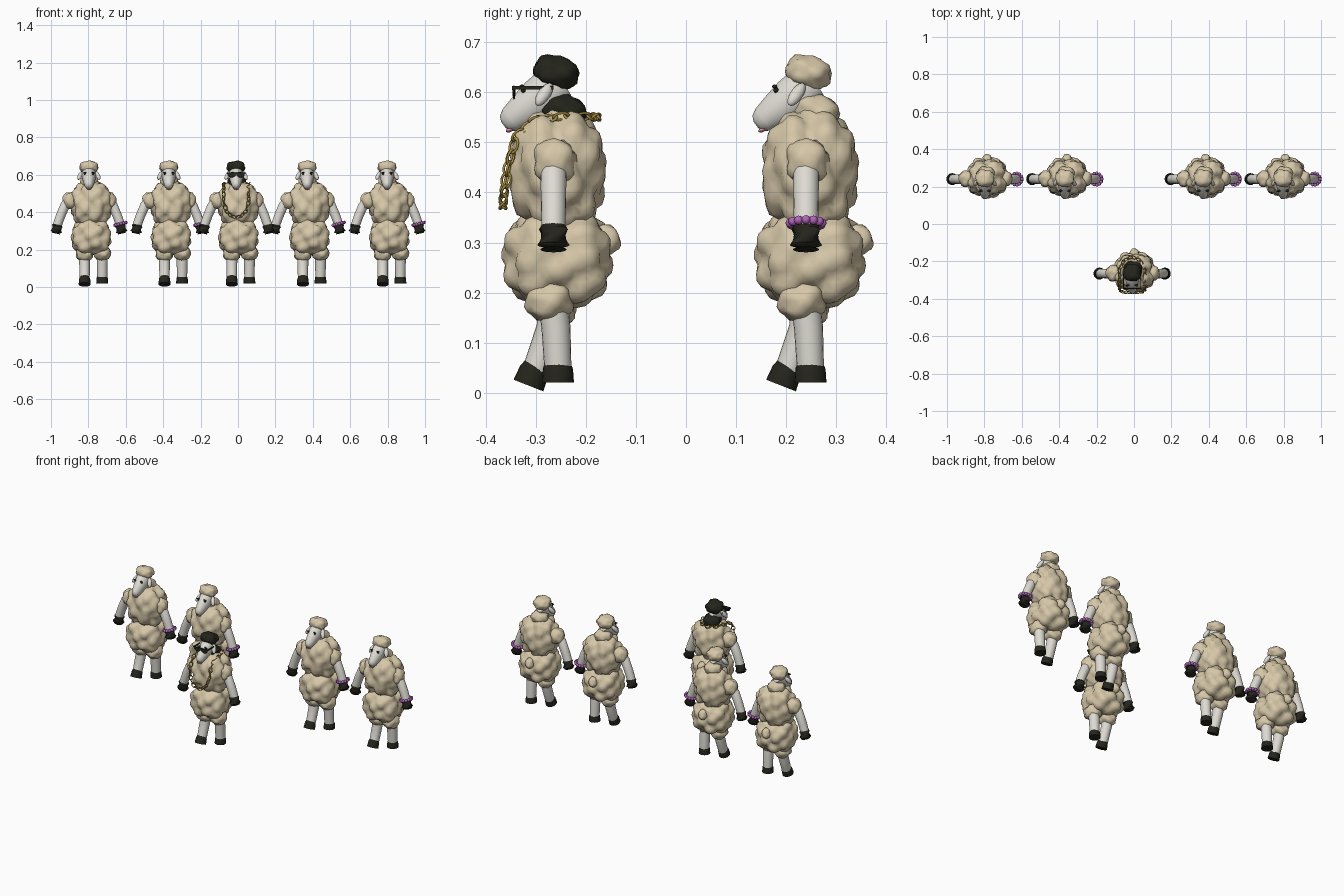
import bpy, bmesh, math, random
from mathutils import Vector, Matrix, Euler

cube = bpy.data.objects.get("Cube")
if cube:
    bpy.data.objects.remove(cube)
random.seed(4)


def material(name, r, g, b):
    m = bpy.data.materials.new(name)
    m.use_nodes = True
    m.diffuse_color = (r, g, b, 1)
    bsdf = m.node_tree.nodes["Principled BSDF"]
    bsdf.inputs["Base Color"].default_value = (r, g, b, 1)
    bsdf.inputs["Roughness"].default_value = 0.8
    return m


CREAM = material("cream_wool", 0.67, 0.57, 0.39)
SKIN = material("pale_skin", 0.73, 0.71, 0.65)
BLACK = material("hoof_black", 0.018, 0.018, 0.012)
PURPLE = material("purple_beads", 0.45, 0.13, 0.50)
PINK = material("pink_lips", 0.70, 0.28, 0.36)
GOLD = material("gold", 0.40, 0.28, 0.05)


def finish(name, bm, mat, sharp=False):
    me = bpy.data.meshes.new(name)
    bmesh.ops.recalc_face_normals(bm, faces=bm.faces)
    bm.to_mesh(me)
    bm.free()
    me.materials.append(mat)
    for p in me.polygons:
        p.use_smooth = not sharp
    ob = bpy.data.objects.new(name, me)
    bpy.context.collection.objects.link(ob)
    return ob


def wool(name, centre, radii, lumps, amp=0.16, power=2.4, mat=CREAM, tilt=0, detail=4):
    """Puffy fleece: a rounded block swollen around evenly spread lumps."""
    seeds = []
    for i in range(lumps):
        z = 1 - 2 * (i + 0.5) / lumps
        a = i * 2.39996 + random.uniform(-0.25, 0.25)
        r = math.sqrt(1 - z * z)
        seeds.append(Vector((r * math.cos(a), r * math.sin(a), z)))
    reach = 2.1 / math.sqrt(lumps)
    bm = bmesh.new()
    bmesh.ops.create_icosphere(bm, subdivisions=detail, radius=1)
    turn = Matrix.Rotation(tilt, 3, 'X')
    for v in bm.verts:
        n = v.co.normalized()
        d = min((n - s).length for s in seeds)
        block = sum(abs(c) ** power for c in n) ** (-1 / power)
        k = block * (1 - amp * min(1.2, (d / reach) ** 2))
        v.co = turn @ Vector([n[i] * radii[i] * k for i in range(3)]) + Vector(centre)
    return finish(name, bm, mat)


def tube(name, points, mat, widen=1.0, sides=20, sharp=False):
    """Loft of round sections (x, y, z, radius), capped at both ends."""
    bm = bmesh.new()
    pos = [Vector(p[:3]) for p in points]
    rings = []
    for i, p in enumerate(points):
        t = (pos[min(i + 1, len(pos) - 1)] - pos[max(i - 1, 0)]).normalized()
        ref = Vector((0, 1, 0)) if abs(t.x) > 0.2 else Vector((1, 0, 0))
        u = (ref - t * ref.dot(t)).normalized()
        w = t.cross(u)
        rings.append([bm.verts.new(pos[i] + p[3] * (u * widen * math.cos(a) + w * math.sin(a)))
                      for a in (2 * math.pi * k / sides for k in range(sides))])
    for a, b in zip(rings, rings[1:]):
        for k in range(sides):
            j = (k + 1) % sides
            bm.faces.new((a[k], a[j], b[j], b[k]))
    bm.faces.new(rings[0])
    bm.faces.new(rings[-1])
    ob = finish(name, bm, mat)
    ob.data.set_sharp_from_angle(angle=math.radians(50))
    return ob


def ball(name, centre, radii, mat, rot=(0, 0, 0), seg=14):
    bm = bmesh.new()
    bmesh.ops.create_uvsphere(bm, u_segments=seg, v_segments=seg // 2 + 2, radius=1)
    m = Matrix.Translation(centre) @ Euler(rot).to_matrix().to_4x4() @ Matrix.Diagonal((*radii, 1))
    bmesh.ops.transform(bm, matrix=m, verts=bm.verts)
    return finish(name, bm, mat)


def box(name, centre, size, mat):
    bm = bmesh.new()
    bmesh.ops.create_cube(bm, size=1)
    m = Matrix.Translation(centre) @ Matrix.Diagonal((*size, 1))
    bmesh.ops.transform(bm, matrix=m, verts=bm.verts)
    return finish(name, bm, mat, True)


# Fleece body
parts = [
    wool("torso", (0.012, 0.003, 0.443), (0.113, 0.099, 0.128), 46, power=2.6),
    wool("hips", (0.012, 0.003, 0.268), (0.110, 0.113, 0.102), 34, power=2.7),
    wool("tail", (0.012, 0.104, 0.307), (0.026, 0.024, 0.032), 8, detail=3, tilt=0.4),
]

# Head
parts.append(tube("head", [(0, -0.105, 0.535, 0.008), (0, -0.101, 0.538, 0.019),
                           (0, -0.09, 0.546, 0.027), (0, -0.065, 0.564, 0.035),
                           (0, -0.035, 0.586, 0.043), (0, -0.01, 0.605, 0.045),
                           (0, 0.015, 0.62, 0.03)], SKIN, widen=0.86))
parts.append(ball("mouth", (0, -0.092, 0.526), (0.014, 0.009, 0.005), PINK, (0.5, 0, 0)))

# Paired parts; the right leg steps forward
for side, s in (("left", 1), ("right", -1)):
    parts += [
        ball(side + "_ear", (s * 0.047, -0.024, 0.596), (0.012, 0.013, 0.028), SKIN,
             (-0.55, -s * 0.45, 0)),
        ball(side + "_eye", (s * 0.021, -0.065, 0.605), (0.006, 0.005, 0.006), BLACK),
        ball(side + "_eyelid", (s * 0.023, -0.068, 0.612), (0.010, 0.005, 0.003), BLACK,
             (0, s * 0.25, 0)),
        wool(side + "_sleeve", (s * 0.103 + 0.002, -0.003, 0.462), (0.043, 0.046, 0.048), 14, detail=3),
        tube(side + "_arm", [(s * 0.09, -0.005, 0.475, 0.025), (s * 0.128, -0.005, 0.435, 0.026),
                             (s * 0.152, -0.005, 0.38, 0.025), (s * 0.172, -0.005, 0.322, 0.024)], SKIN),
        tube(side + "_hand_hoof", [(s * 0.166, -0.005, 0.334, 0.024), (s * 0.169, -0.005, 0.326, 0.029),
                                   (s * 0.175, -0.005, 0.295, 0.032), (s * 0.177, -0.005, 0.286, 0.026)],
             BLACK),
    ]
    step = 0 if s > 0 else 1
    x = 0.024 + s * 0.047
    lift = 0 if step else 0.006
    foot_y = -0.055 if step else 0.004
    ankle_y = foot_y + step * 0.015
    parts += [
        wool(side + "_leg_cuff", (x, -0.014 + step * 0.008, 0.183 - step * 0.008),
             (0.049, 0.052, 0.042), 16, detail=3, tilt=-0.3 * step),
        tube(side + "_leg", [(x, -0.008, 0.2, 0.03), (x, step * -0.01, 0.13, 0.029),
                             (x, ankle_y, 0.045, 0.027)], SKIN),
        tube(side + "_foot_hoof", [(x, ankle_y + 0.001, 0.05 + lift, 0.027),
                                   (x, foot_y + step * 0.011, 0.042 + lift, 0.030),
                                   (x, foot_y, 0.014 + lift, 0.032)], BLACK),
    ]

# Crown and neck fleece, in cream and in black
fleece = {}
for label, mat in (("cream", CREAM), ("black", BLACK)):
    fleece[label] = [
        wool(label + "_crown", (0, 0, 0.640), (0.053, 0.049, 0.036), 18, mat=mat, tilt=-0.25, detail=3),
        wool(label + "_neck_fleece", (0.004, 0.016, 0.562), (0.053, 0.049, 0.036), 16, mat=mat,
             tilt=-0.3, detail=3),
    ]

# Bead bracelet around the left wrist
bracelet = []
axis_tilt = Matrix.Rotation(-0.25, 3, 'Y')
for i in range(13):
    a = 2 * math.pi * i / 13
    c = axis_tilt @ Vector((0.031 * math.cos(a), 0.032 * math.sin(a), 0)) + Vector((0.168, -0.005, 0.338))
    bracelet.append(ball("bracelet_bead", c, (0.009,) * 3, PURPLE, seg=10))

# Sunglasses
glasses = [box("glasses_brow_bar", (0, -0.085, 0.609), (0.098, 0.005, 0.008), BLACK)]
for s in (1, -1):
    glasses.append(ball("glasses_lens", (s * 0.024, -0.084, 0.600), (0.022, 0.003, 0.014), BLACK))
    glasses.append(box("glasses_temple", (s * 0.046, -0.045, 0.609), (0.004, 0.08, 0.007), BLACK))

# Gold chain: links spaced evenly along a loop around the neck
half = [Vector(p) for p in ((0, 0.085, 0.55), (0.045, 0.065, 0.552), (0.068, 0.01, 0.552),
                            (0.066, -0.045, 0.543), (0.066, -0.08, 0.512), (0.068, -0.093, 0.46),
                            (0.052, -0.103, 0.405), (0.025, -0.106, 0.378), (0, -0.106, 0.372))]
loop = half + [Vector((-p.x, p.y, p.z)) for p in half[-2::-1]]
length = sum((b - a).length for a, b in zip(loop, loop[1:]))


def along(dist):
    for a, b in zip(loop, loop[1:]):
        seg = (b - a).length
        if dist <= seg:
            return a.lerp(b, dist / seg), (b - a).normalized()
        dist -= seg
    return loop[-1], (loop[-1] - loop[-2]).normalized()


bpy.ops.mesh.primitive_torus_add(major_segments=16, minor_segments=6, major_radius=0.010,
                                 minor_radius=0.0026)
link = bpy.context.object
link.name = "chain_link"
link.data.materials.append(GOLD)
link.data.transform(Matrix.Diagonal((1.45, 0.95, 1, 1)))
for p in link.data.polygons:
    p.use_smooth = True
chain = [link]
count = 32
for i in range(count):
    ob = link if i == 0 else link.copy()
    if i:
        bpy.context.collection.objects.link(ob)
        chain.append(ob)
    pos, t = along(length * (i + 0.5) / count)
    turn = t.to_track_quat('X', 'Z').to_matrix() @ Matrix.Rotation(0.8 + math.pi / 2 * (i % 2), 3, 'X')
    ob.matrix_world = Matrix.Translation(pos) @ turn.to_4x4()


# Flock: four in cream at the back, the leader with black fleece in front
def place(objs, prefix, offset, copy):
    for ob in objs:
        base = ob.name.split(".")[0]
        if copy:
            ob = ob.copy()
            bpy.context.collection.objects.link(ob)
            ob.name = prefix + base
        ob.matrix_world = Matrix.Translation(offset) @ ob.matrix_world


place(parts + fleece["black"] + glasses + chain, "leader_", (-0.010, -0.26, 0), True)
spots = (-0.37, 0.37, 0.797, -0.797)
for n, x in enumerate(spots):
    place(parts + fleece["cream"] + bracelet, "sheep_%d_" % (n + 1), (x, 0.245, 0), True)
for ob in parts + fleece["cream"] + fleece["black"] + bracelet + glasses + chain:
    bpy.data.objects.remove(ob)
